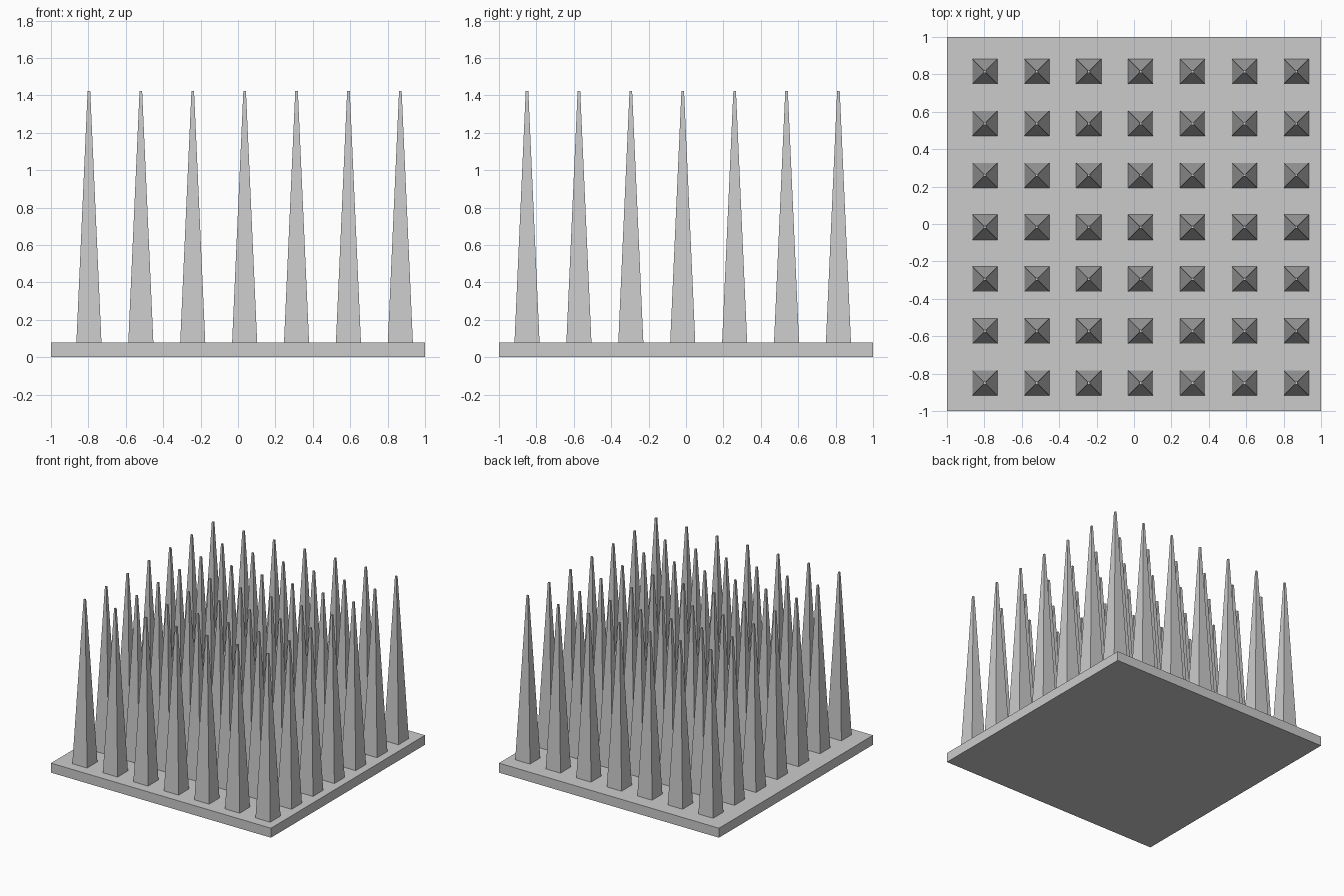
import bpy
import bmesh
from mathutils import Matrix

if "Cube" in bpy.data.objects:
    bpy.data.objects.remove(bpy.data.objects["Cube"])

PLATE_H = 0.078
TOP = 1.422
COUNT = 7
PITCH = 0.2775
X0, Y0 = -0.797, -0.850   # grid of spikes sits slightly off centre


def make_object(name, bm):
    mesh = bpy.data.meshes.new(name)
    bm.to_mesh(mesh)
    bm.free()
    obj = bpy.data.objects.new(name, mesh)
    bpy.context.collection.objects.link(obj)
    return obj


# Square base plate
bm = bmesh.new()
bmesh.ops.create_cube(bm, size=1.0, matrix=Matrix.Translation((0, 0, PLATE_H / 2))
                      @ Matrix.Diagonal((2, 2, PLATE_H, 1)))
make_object("base_plate", bm)


# One tapered square spike with a tiny blunt tip
def add_spike(bm, x, y, base_half=0.067, tip_half=0.007):
    rings = []
    for z, h in ((PLATE_H, base_half), (TOP, tip_half)):
        rings.append([bm.verts.new((x + sx * h, y + sy * h, z))
                      for sx, sy in ((-1, -1), (1, -1), (1, 1), (-1, 1))])
    low, high = rings
    bm.faces.new(low[::-1])
    bm.faces.new(high)
    for i in range(4):
        j = (i + 1) % 4
        bm.faces.new((low[i], low[j], high[j], high[i]))


# Seven by seven field of spikes
bm = bmesh.new()
for i in range(COUNT):
    for j in range(COUNT):
        add_spike(bm, X0 + i * PITCH, Y0 + j * PITCH)
make_object("spikes", bm)
